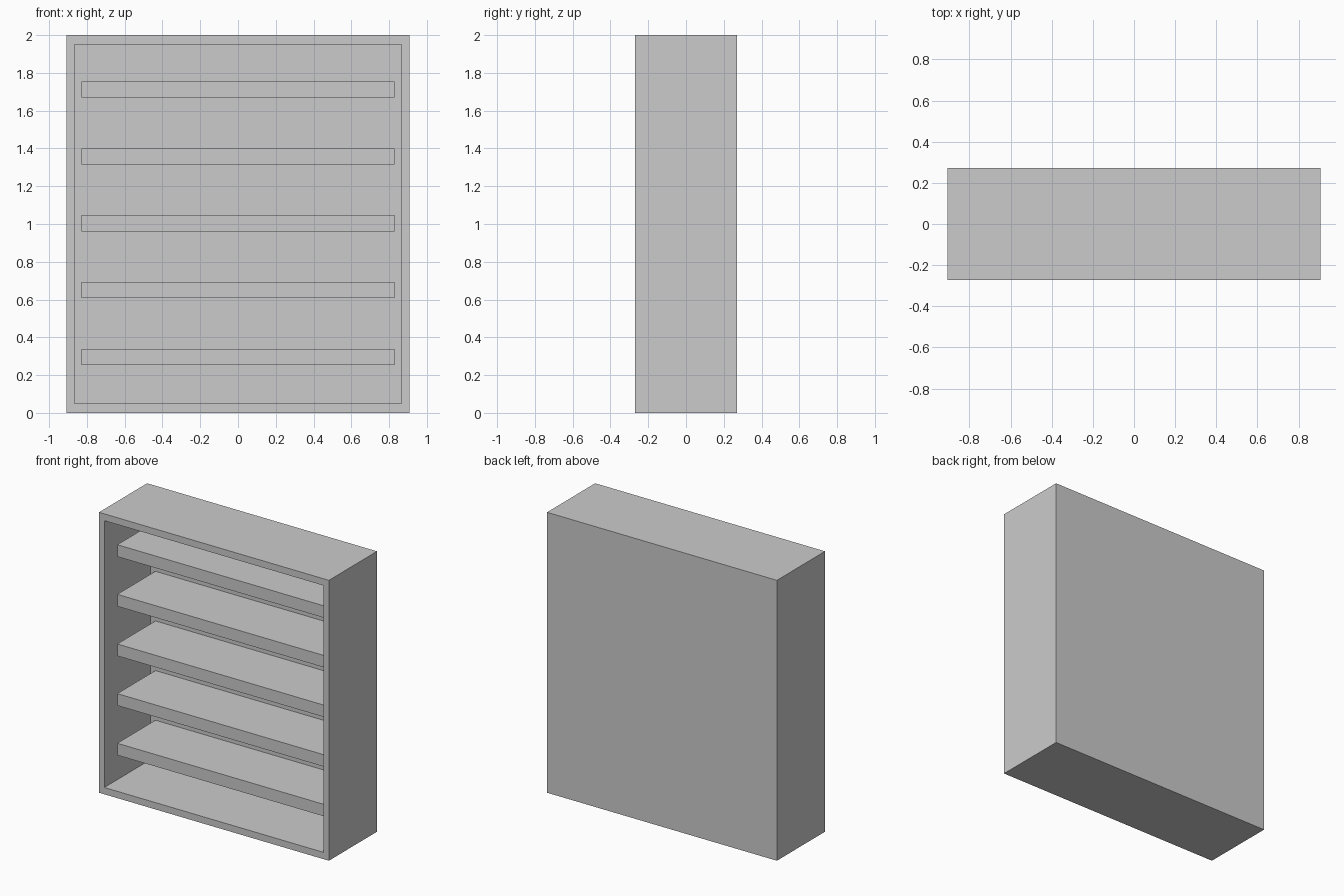
import bpy
import bmesh
from mathutils import Matrix, Vector

if "Cube" in bpy.data.objects:
    bpy.data.objects.remove(bpy.data.objects["Cube"])

W, D, H = 1.814, 0.542, 2.0      # overall case size
OPEN_W, OPEN_H = 1.73, 1.903     # front opening
BACK_Y = 0.252                   # inner face of the back panel


def box(bm, size, centre):
    m = Matrix.Translation(centre) @ Matrix.Diagonal((*size, 1))
    bmesh.ops.create_cube(bm, size=1, matrix=m)


def finish(bm, name):
    bmesh.ops.recalc_face_normals(bm, faces=bm.faces)
    mesh = bpy.data.meshes.new(name)
    bm.to_mesh(mesh)
    bm.free()
    obj = bpy.data.objects.new(name, mesh)
    bpy.context.collection.objects.link(obj)
    return obj


# Case: block with its front face inset and pushed back to form the cavity
bm = bmesh.new()
box(bm, (W, D, H), (0, 0, H / 2))
bm.normal_update()
front = min(bm.faces, key=lambda f: f.calc_center_median().y)
front = bmesh.ops.extrude_discrete_faces(bm, faces=[front])["faces"][0]
bmesh.ops.scale(bm, vec=(OPEN_W / W, 1, OPEN_H / H), verts=front.verts,
                space=Matrix.Translation((0, 0, -H / 2)))
front = bmesh.ops.extrude_discrete_faces(bm, faces=[front])["faces"][0]
bmesh.ops.translate(bm, vec=Vector((0, BACK_Y + D / 2, 0)), verts=front.verts)
finish(bm, "case")

# Shelves: five thick boards set back from the front, fixed into the back panel
SHELF_FRONT, SHELF_BACK = -0.178, BACK_Y + 0.005
for i in range(5):
    bm = bmesh.new()
    box(bm, (1.656, SHELF_BACK - SHELF_FRONT, 0.085),
        (0, (SHELF_FRONT + SHELF_BACK) / 2, 0.296 + i * 0.354))
    finish(bm, f"shelf_{i + 1}")
